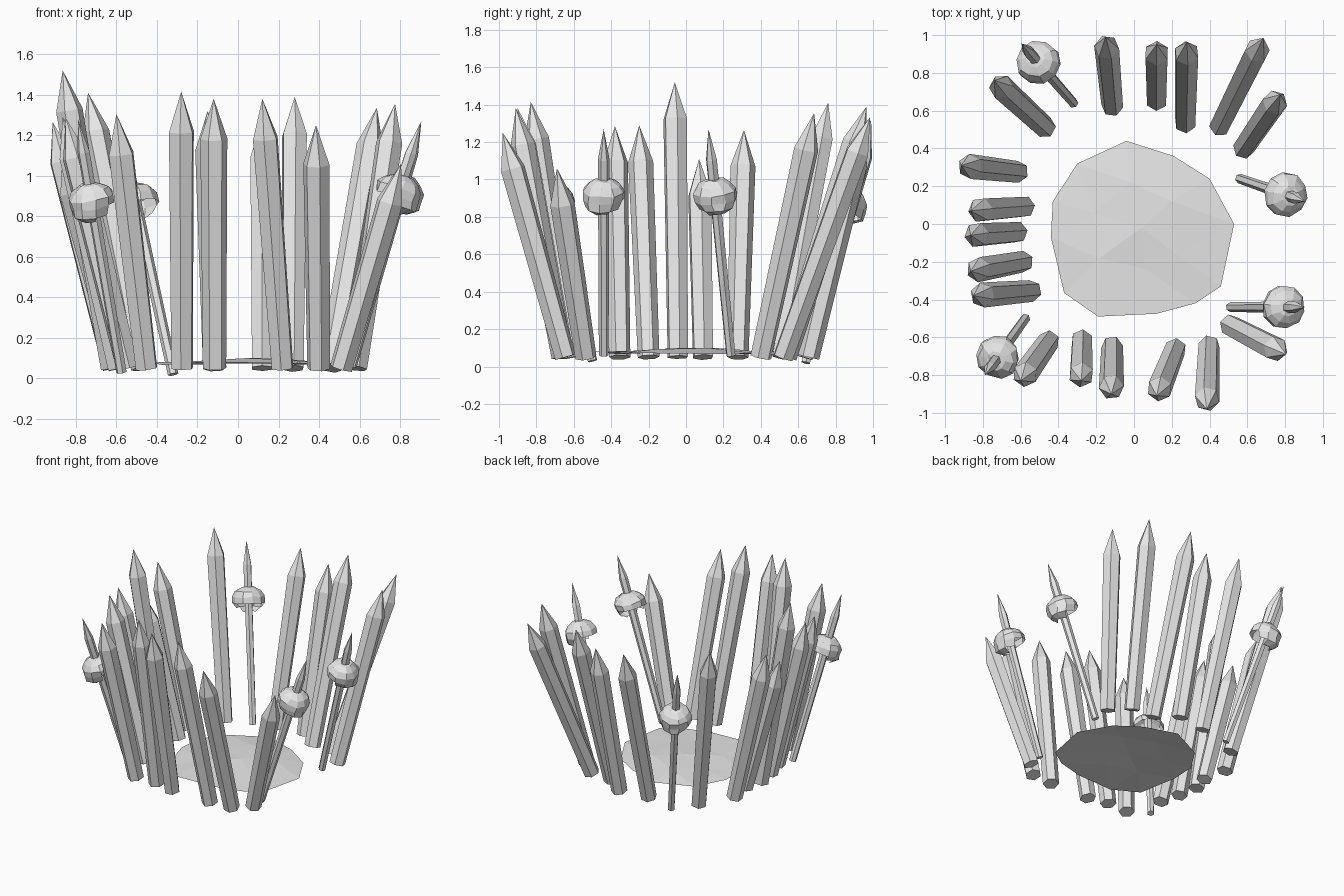
import bpy, bmesh, math, random
from mathutils import Vector, Matrix

random.seed(4)
cube = bpy.data.objects.get("Cube")
if cube:
    bpy.data.objects.remove(cube, do_unlink=True)

# One plain grey for everything
GREY = (0.8, 0.8, 0.8, 1.0)
grey = bpy.data.materials.new("plain_grey")
grey.use_nodes = True
grey.diffuse_color = GREY
grey.node_tree.nodes["Principled BSDF"].inputs["Base Color"].default_value = GREY


def add_object(name, bm):
    bmesh.ops.recalc_face_normals(bm, faces=bm.faces)
    mesh = bpy.data.meshes.new(name)
    bm.to_mesh(mesh)
    bm.free()
    mesh.materials.append(grey)
    obj = bpy.data.objects.new(name, mesh)
    bpy.context.collection.objects.link(obj)
    return obj


def lean_frame(base, tip):
    """Frame at the base: z runs along the shaft, x faces outward."""
    axis = (tip - base).normalized()
    side = axis.cross(Vector((tip.x, tip.y, 0))).normalized()
    out = side.cross(axis)
    frame = Matrix((out, side, axis)).transposed().to_4x4()
    return Matrix.Translation(base) @ frame


def add_shaft(name, base, tip, low, high, point, turn):
    """Six-sided shaft that widens upward and ends in a point."""
    length = (tip - base).length
    bm = bmesh.new()
    rings = []
    for radius, height in ((low, 0), (high, length - point)):
        ring = []
        for i in range(6):
            a = turn + math.tau * i / 6
            ring.append(bm.verts.new((radius * math.cos(a), radius * math.sin(a), height)))
        rings.append(ring)
    apex = bm.verts.new((0, 0, length))
    bm.faces.new(rings[0][::-1])
    for i in range(6):
        j = (i + 1) % 6
        bm.faces.new((rings[0][i], rings[0][j], rings[1][j], rings[1][i]))
        bm.faces.new((rings[1][i], rings[1][j], apex))
    obj = add_object(name, bm)
    obj.matrix_world = lean_frame(base, tip)


def add_skull(name, base, tip, height):
    """Faceted hollow cranium, with the face lower on the outward side."""
    bm = bmesh.new()
    bmesh.ops.create_uvsphere(bm, u_segments=10, v_segments=7, radius=1)
    doomed = []
    for f in bm.faces:
        c = f.calc_center_median()
        if c.z < (-0.8 if c.x > 0.2 else -0.3):
            doomed.append(f)
    bmesh.ops.delete(bm, geom=doomed, context='FACES')
    for v in bm.verts:
        if v.co.z < -0.5:
            v.co.x *= 1.3
        v.co.x *= 0.115
        v.co.y *= 0.117
        v.co.z *= 0.09 if v.co.z > 0 else 0.11
        v.co += Vector([random.uniform(-0.005, 0.005) for _ in range(3)])
    obj = add_object(name, bm)
    t = (height - base.z) / (tip.z - base.z)
    obj.matrix_world = lean_frame(base, tip) @ Matrix.Translation((0, 0, t * (tip - base).length))


# Stakes: inner end x, y, then tip x, y, z
stakes = [
    (-.11, .57, -.15, .99, 1.32), (.12, .60, .12, .95, 1.28),
    (.27, .48, .28, .965, 1.39), (.43, .47, .685, .985, 1.335),
    (.55, .355, .775, .685, 1.355), (.46, -.51, .805, -.69, 1.06),
    (.40, -.59, .385, -.98, 1.25), (.24, -.61, .12, -.91, 1.38),
    (-.115, -.595, -.12, -.9, 1.38), (-.275, -.56, -.28, -.83, 1.415),
    (-.42, -.575, -.60, -.83, 1.305), (-.49, -.35, -.85, -.38, 1.285),
    (-.535, -.19, -.865, -.25, 1.29), (-.565, -.04, -.865, -.06, 1.52),
    (-.525, .095, -.865, .07, 1.11), (-.56, .27, -.915, .31, 1.265),
    (-.43, .475, -.74, .76, 1.41),
]
for n, (x, y, tx, ty, tz) in enumerate(stakes, 1):
    tip = Vector((tx, ty, tz))
    inner = Vector((x, y, 0.05))
    lean = Vector((tx - x, ty - y, 0)).normalized()
    add_shaft(f"stake_{n}", inner + lean * 0.055, tip, 0.058, 0.067, 0.2,
              random.uniform(0, 1))

# Thin poles, each carrying a skull: base x, y, z, tip x, y, z, skull height
poles = [
    (.56, .24, .06, .905, .12, 1.27, .92), (.51, -.44, .06, .905, -.44, 1.27, .92),
    (-.575, -.50, .03, -.79, -.80, 1.28, .88), (-.32, .64, .02, -.595, .955, 1.27, .875),
]
for n, (x, y, z, tx, ty, tz, height) in enumerate(poles, 1):
    base, tip = Vector((x, y, z)), Vector((tx, ty, tz))
    add_shaft(f"pole_{n}", base, tip, 0.026, 0.031, 0.17, 0)
    add_skull(f"skull_{n}", base, tip, height)

# Ground patch: a low, uneven sheet fanned around a raised middle
outline = [
    (-.04, .44), (-.30, .32), (-.43, .12), (-.44, -.07), (-.37, -.365), (-.19, -.49),
    (.12, -.475), (.325, -.42), (.46, -.33), (.53, 0), (.40, .24), (.21, .36),
]
bm = bmesh.new()
rim = [bm.verts.new((x, y, random.uniform(.065, .08))) for x, y in outline]
inner = [bm.verts.new((.5 * x, .5 * y, random.uniform(.075, .1))) for x, y in outline[::2]]
middle = bm.verts.new((.04, -.02, .1))
count = len(inner)
for i in range(count):
    j = (i + 1) % count
    a, b, c = rim[2 * i], rim[2 * i + 1], rim[2 * j]
    bm.faces.new((a, b, inner[i]))
    bm.faces.new((b, inner[j], inner[i]))
    bm.faces.new((b, c, inner[j]))
    bm.faces.new((inner[i], inner[j], middle))
add_object("ground_patch", bm)
